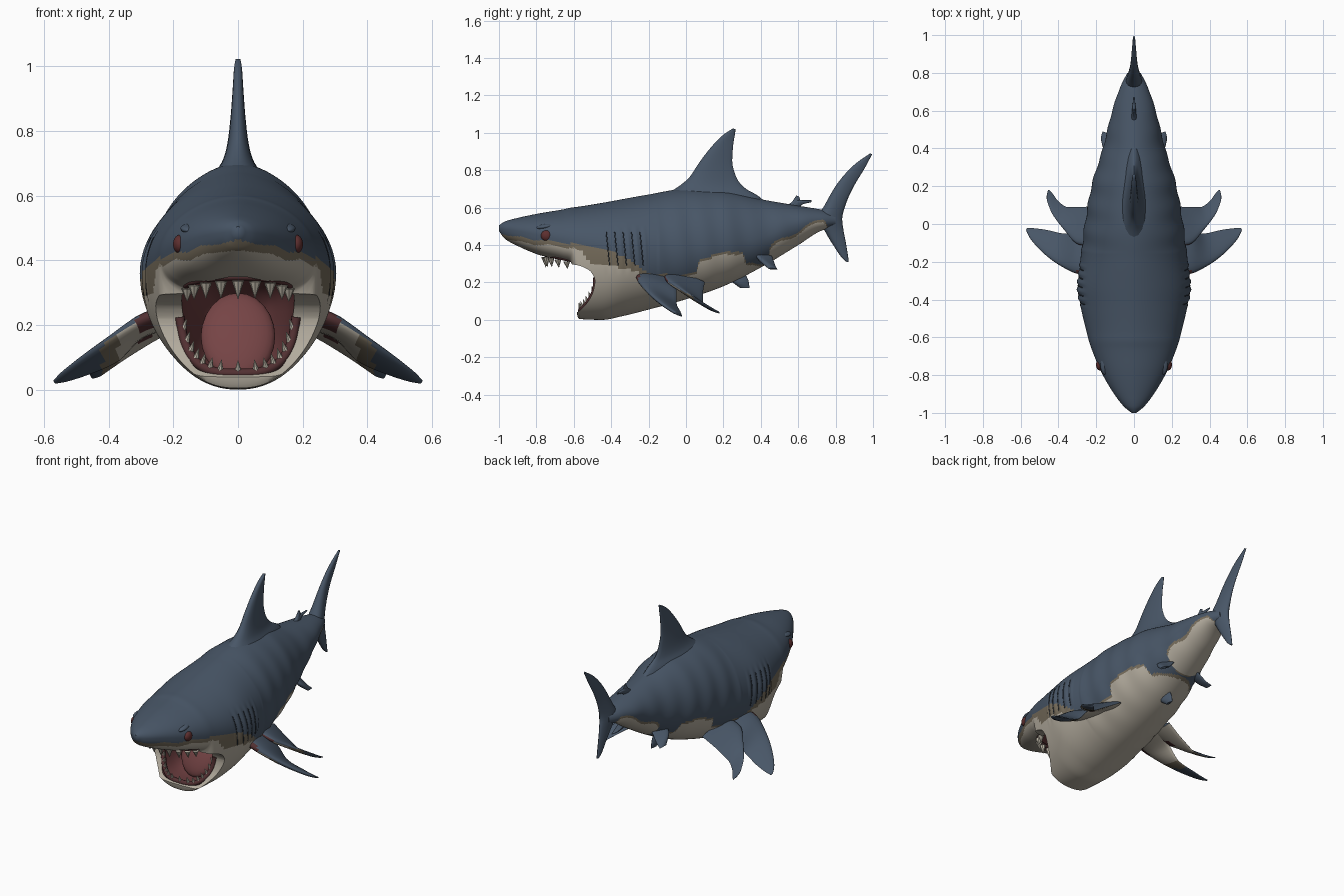
import bpy, bmesh, math
from mathutils import Vector, Matrix

cube = bpy.data.objects.get("Cube")
if cube:
    bpy.data.objects.remove(cube)


def material(name, r, g, b):
    m = bpy.data.materials.new(name)
    m.use_nodes = True
    m.diffuse_color = (r, g, b, 1)
    bsdf = m.node_tree.nodes["Principled BSDF"]
    bsdf.inputs["Base Color"].default_value = (r, g, b, 1)
    bsdf.inputs["Roughness"].default_value = 0.7
    return m


BLUE = material("slate blue skin", .065, .093, .135)
TAN = material("tan border", .18, .15, .105)
CREAM = material("cream belly", .45, .41, .34)
MOUTH = material("mouth red", .13, .041, .043)
GUM = material("dark gum", .085, .03, .032)
TONGUE = material("tongue red", .18, .058, .06)
TOOTH = material("ivory tooth", .5, .46, .38)
EYE = material("eye red", .11, .028, .028)
SLIT = material("dark slit", .025, .034, .047)
SKIN = [BLUE, TAN, CREAM, MOUTH, GUM]


def smooth(rows, s):
    """Monotone cubic through rows of (s, values...)."""
    n = len(rows)
    k = max(i for i in range(n - 1) if i == 0 or rows[i][0] <= s)

    def slope(i, c):
        return (rows[i + 1][c] - rows[i][c]) / (rows[i + 1][0] - rows[i][0])

    def tangent(i, c):
        if i == 0 or i == n - 1:
            return slope(min(i, n - 2), c)
        a, b = slope(i - 1, c), slope(i, c)
        return 2 * a * b / (a + b) if a * b > 0 else 0

    h = rows[k + 1][0] - rows[k][0]
    u = (s - rows[k][0]) / h
    out = []
    for c in range(1, len(rows[0])):
        p, q = rows[k][c], rows[k + 1][c]
        d = u * u * (3 - 2 * u)
        out.append(p + (q - p) * d + h * u * (1 - u)
                   * ((1 - u) * tangent(k, c) - u * tangent(k + 1, c)))
    return out


def power(v, p):
    return math.copysign(abs(v) ** p, v)


def shade(ob, angle):
    bpy.ops.object.select_all(action='DESELECT')
    ob.select_set(True)
    bpy.context.view_layer.objects.active = ob
    bpy.ops.object.shade_smooth_by_angle(angle=math.radians(angle))


def finish(name, bm, mats, angle=50):
    bmesh.ops.recalc_face_normals(bm, faces=bm.faces)
    me = bpy.data.meshes.new(name)
    bm.to_mesh(me)
    bm.free()
    ob = bpy.data.objects.new(name, me)
    bpy.context.collection.objects.link(ob)
    for m in mats:
        me.materials.append(m)
    shade(ob, angle)
    return ob


def loft(name, rings, rule=None, angle=50):
    bm = bmesh.new()
    vs = [[bm.verts.new(p) for p in r] for r in rings]
    n = len(rings[0])
    for a, b in zip(vs, vs[1:]):
        for i in range(n):
            j = (i + 1) % n
            bm.faces.new((a[i], a[j], b[j], b[i]))
    bm.faces.new(vs[0])
    bm.faces.new(vs[-1])
    bmesh.ops.recalc_face_normals(bm, faces=bm.faces)
    if rule:
        for f in bm.faces:
            f.normal_update()
            f.material_index = rule(f.calc_center_median(), f.normal)
    return finish(name, bm, SKIN, angle)


# Body sections: y, half width, top, widest height, bottom, lower squareness
BODY = [(-1, .012, .505, .49, .475, 1), (-.97, .05, .525, .485, .435, .9),
        (-.9, .105, .545, .475, .395, .8), (-.78, .175, .57, .45, .345, .7),
        (-.66, .225, .59, .425, .31, .7), (-.615, .24, .6, .415, .29, .75),
        (-.575, .25, .605, .405, .005, .85), (-.45, .28, .625, .38, 0, .95),
        (-.34, .3, .645, .36, .02, 1), (-.2, .285, .67, .36, .055, 1),
        (0, .26, .7, .38, .11, 1), (.2, .225, .69, .41, .18, 1),
        (.4, .165, .645, .44, .28, 1), (.6, .115, .61, .51, .4, 1),
        (.72, .075, .59, .53, .475, 1), (.8, .035, .57, .53, .5, 1)]
# Border of back and belly colours: y, height, depth of the tan band
BORDER = [(-1, .465, .02), (-.85, .435, .025), (-.7, .42, .025), (-.58, .405, .03), (-.5, .385, .08),
          (-.35, .35, .07), (-.25, .28, .03), (-.15, .24, .02), (.05, .25, .012), (.08, .33, .014),
          (.3, .368, .014), (.325, .3, .012), (.43, .3, .012), (.455, .4, .014), (.58, .46, .014),
          (.73, .54, .014), (.77, .49, .01), (.8, .48, .01)]


def wrinkle(y, z):
    """Gill ridges and shallow flank folds."""
    if -.43 < y < -.21:
        return .014 * math.sin(math.tau * (y + .1 * (z - .37)) / .045) * max(0, 1 - (abs(z - .38) / .13) ** 2)
    if y > -.15:
        return .012 * math.sin(y * 46 + z * 7)
    return 0


def body_ring(y, n=120):
    w, t, m, b, p = smooth(BODY, y)
    ring = []
    for i in range(n):
        a = math.tau * i / n
        c, s = math.cos(a), math.sin(a)
        if s >= 0:
            x, z = w * power(c, 1.12), m + (t - m) * s
        else:
            x, z = w * power(c, p), m + (m - b) * power(s, p)
        ring.append((x * (1 + wrinkle(y, z)), y, z))
    return ring


def skin_rule(c, normal):
    edge, band = smooth(BORDER, c.y)
    edge += .005 * math.sin(c.y * 41)
    return 2 if c.z < edge - band else 1 if c.z < edge else 0


steps = 240
body = loft("body", [body_ring(-1 + 1.8 * i / steps) for i in range(steps + 1)], skin_rule)

# Gape between the jaws, cut right across: height, y
GAPE = [(.03, -.6), (.045, -.575), (.09, -.53), (.15, -.497), (.21, -.487),
        (.255, -.507), (.29, -.57), (.31, -.7)]
outline = [(smooth(GAPE, z)[0], z) for z in (.03 + .28 * i / 28 for i in range(29))]
outline += [(-1.2, .31), (-1.2, .03)]
gape = loft("gape_cutter", [[(x, y, z) for y, z in outline] for x in (-.6, .6)], lambda c, n: 2)

# Mouth cavity: y, half width, top, bottom
CAVITY = [(-.79, .05, .355, .13), (-.72, .12, .38, .12), (-.62, .175, .385, .08),
          (-.58, .187, .385, .05), (-.54, .187, .38, .025), (-.45, .175, .37, .03),
          (-.3, .12, .32, .1), (-.2, .04, .24, .17)]


def cavity_ring(y, n=48):
    w, t, b = smooth(CAVITY, y)
    pts = []
    for i in range(n):
        a = math.tau * i / n
        s = power(math.sin(a), .65)
        pts.append((w * power(math.cos(a), .65) * (.92 + .08 * s), y, (t + b) / 2 + (t - b) / 2 * s))
    return pts


cavity = loft("cavity_cutter", [cavity_ring(-.79 + .59 * i / 30) for i in range(31)], lambda c, n: 3)

for cutter in (gape, cavity):
    cutter.hide_render = True
    mod = body.modifiers.new("cut", 'BOOLEAN')
    mod.operation, mod.solver, mod.object = 'DIFFERENCE', 'EXACT', cutter
    bpy.context.view_layer.objects.active = body
    bpy.ops.object.modifier_apply(modifier=mod.name)
    bpy.data.objects.remove(cutter)
shade(body, 60)


def fin(name, rows, axis, rule=None, n=20, steps=28):
    """Blade through rows of (leading point, trailing point, half thickness)."""
    axis = Vector(axis).normalized()
    flat = [(i, *le, *te, th) for i, (le, te, th) in enumerate(rows)]
    rings = []
    for k in range(steps + 1):
        v = smooth(flat, k * (len(rows) - 1) / steps)
        le, te = Vector(v[:3]), Vector(v[3:6])
        ring = []
        for i in range(n):
            a = math.tau * i / n
            u = (1 - math.cos(a)) / 2
            ring.append(le.lerp(te, u) + axis * v[6] * math.sin(a) * (1.25 - .7 * u))
        rings.append(ring)
    return loft(name, rings, rule, 60)


def upright(rows):
    return [((0, a, b), (0, c, d), th) for a, b, c, d, th in rows]


# Fins on the centre line: leading y, z, trailing y, z, half thickness
fin("dorsal_fin", upright([(-.22, .6, .48, .57, .13), (-.1, .675, .39, .66, .075), (-.03, .72, .315, .705, .047),
    (.02, .765, .27, .76, .034), (.07, .84, .247, .85, .024), (.14, .93, .253, .94, .017),
    (.2, .99, .262, .995, .013), (.25, 1.023, .265, 1.02, .008)]), (1, 0, 0))
fin("tail_fin", upright([(.985, .89, .995, .885, .006), (.9, .83, .955, .81, .012), (.81, .73, .895, .71, .02),
    (.745, .62, .855, .62, .034), (.71, .55, .835, .54, .045), (.745, .47, .842, .48, .03),
    (.79, .395, .857, .4, .018), (.835, .33, .868, .33, .012), (.86, .308, .87, .31, .006)]), (1, 0, 0))
fin("second_dorsal_front", upright([(.52, .6, .61, .6, .016), (.565, .63, .612, .63, .011),
    (.59, .665, .605, .66, .004)]), (1, 0, 0))
fin("second_dorsal_back", upright([(.55, .61, .6, .59, .014), (.6, .64, .62, .615, .01),
    (.67, .64, .672, .63, .004)]), (1, 0, 0))
fin("anal_fin", upright([(.2, .25, .31, .26, .022), (.25, .2, .335, .205, .02),
    (.29, .17, .34, .17, .008)]), (1, 0, 0))


# Paired fins, stained dark at the front root and pale below
def under_rule(c, normal):
    x = abs(c.x)
    if normal.y < -.3 and x < .31:
        return 4
    if normal.z < -.1 and x < .42:
        return 2 if x < .37 else 1
    return 0


FRONT_LOBE = [((.2, -.27, .25), (.2, 0, .2), .035), ((.29, -.265, .22), (.3, -.05, .165), .03),
              ((.4, -.215, .155), (.37, -.05, .09), .022), ((.5, -.135, .085), (.47, -.03, .045), .015),
              ((.55, -.075, .045), (.535, -.022, .025), .01), ((.57, -.035, .025), (.565, -.02, .02), .005)]
REAR_LOBE = [((.2, -.12, .24), (.18, .1, .2), .03), ((.29, -.11, .215), (.28, .09, .14), .024),
             ((.37, -.03, .16), (.35, .09, .095), .018), ((.44, .07, .1), (.4, .12, .06), .013),
             ((.462, .14, .06), (.43, .16, .04), .008), ((.455, .18, .04), (.448, .18, .035), .004)]
PELVIC = [((.09, .35, .38), (.09, .46, .34), .02), ((.15, .385, .325), (.14, .48, .285), .017),
          ((.172, .44, .275), (.165, .49, .27), .007)]


def mirrored(rows, s):
    return [((s * a[0], *a[1:]), (s * b[0], *b[1:]), th) for a, b, th in rows]


def ball(name, place, size, mat, tilt=0):
    bm = bmesh.new()
    bmesh.ops.create_uvsphere(bm, u_segments=24, v_segments=14, radius=1)
    bm.transform(Matrix.Translation(place) @ Matrix.Rotation(tilt, 4, 'X') @ Matrix.Diagonal((*size, 1)))
    return finish(name, bm, [mat])


def tube(name, points, radius, mat):
    cu = bpy.data.curves.new(name, 'CURVE')
    cu.dimensions = '3D'
    cu.bevel_depth, cu.bevel_resolution, cu.use_fill_caps = radius, 2, True
    sp = cu.splines.new('POLY')
    sp.points.add(len(points) - 1)
    for p, q in zip(sp.points, points):
        p.co = (*q, 1)
    cu.materials.append(mat)
    bpy.context.collection.objects.link(bpy.data.objects.new(name, cu))


def flank(y, z):
    w, t, m, b, p = smooth(BODY, y)
    h = (z - m) / (t - m if z > m else m - b)
    return w * math.sqrt(max(0, 1 - h * h)) ** (1.12 if z > m else 1) * (1 + wrinkle(y, z))


for side, s in (("left", 1), ("right", -1)):
    fin(side + "_pectoral_front_lobe", mirrored(FRONT_LOBE, s), (.5 * s, 0, .85), under_rule)
    fin(side + "_pectoral_rear_lobe", mirrored(REAR_LOBE, s), (.5 * s, 0, .85), under_rule)
    fin(side + "_pelvic_fin", mirrored(PELVIC, s), (.8 * s, 0, .6))
    ball(side + "_eye", (.18 * s, -.745, .45), (.021, .031, .029), EYE)
    ball(side + "_brow", (.15 * s, -.75, .499), (.028, .05, .014), BLUE, .15)
    # Gill slits
    for k in range(5):
        y0 = .045 * (k - 9.25)
        line = [(y0 - .1 * (z - .37), z) for z in (.29 + .18 * i / 14 for i in range(15))]
        tube(f"{side}_gill_slit_{k + 1}", [(s * flank(y, z), y, z) for y, z in line], .0028, SLIT)

# Tongue and throat rising at the back of the mouth
ball("tongue", (0, -.37, .165), (.115, .15, .04), TONGUE, 1.1)


def rim(a):
    """Point on the lower jaw rim; a runs 0 to pi around the U."""
    s = math.sin(a) ** .65
    z = .225 - .175 * s
    return Vector((.18 * power(math.cos(a), .65) * (1 - .13 * s), smooth(GAPE, z)[0] + .006, z))


def upper(a):
    """Point on the upper tooth row."""
    x, y = .162 * math.sin(a), -.6 - .155 * math.cos(a)
    return Vector((x, y, smooth([(-.76, .338), (-.68, .322), (-.58, .3)], y)[0]))


tube("lower_gum", [rim(math.pi * i / 40) for i in range(41)], .015, GUM)
tube("upper_gum", [upper(math.radians(-90 + 4.5 * i)) + Vector((0, 0, .012)) for i in range(41)], .011, GUM)


def teeth(name, items):
    bm = bmesh.new()
    for base, direction, length, r in items:
        turn = direction.to_track_quat('Z', 'Y').to_matrix().to_4x4()
        mat = Matrix.Translation(base + direction.normalized() * length / 2) @ turn
        bmesh.ops.create_cone(bm, cap_ends=True, segments=8, radius1=r, radius2=.001, depth=length, matrix=mat)
    finish(name, bm, [TOOTH], 40)


teeth("upper_teeth", [(upper(math.radians(19 * i)), Vector((0, .1, -1)), .056 - .004 * abs(i), .019)
                      for i in range(-4, 5)])
lower = []
for i in range(15):
    p = rim(math.pi * (i + .6) / 15.2)
    lower.append((p, Vector((-p.x * 2.2, -.3, 1)), .042, .013))
teeth("lower_teeth", lower)
